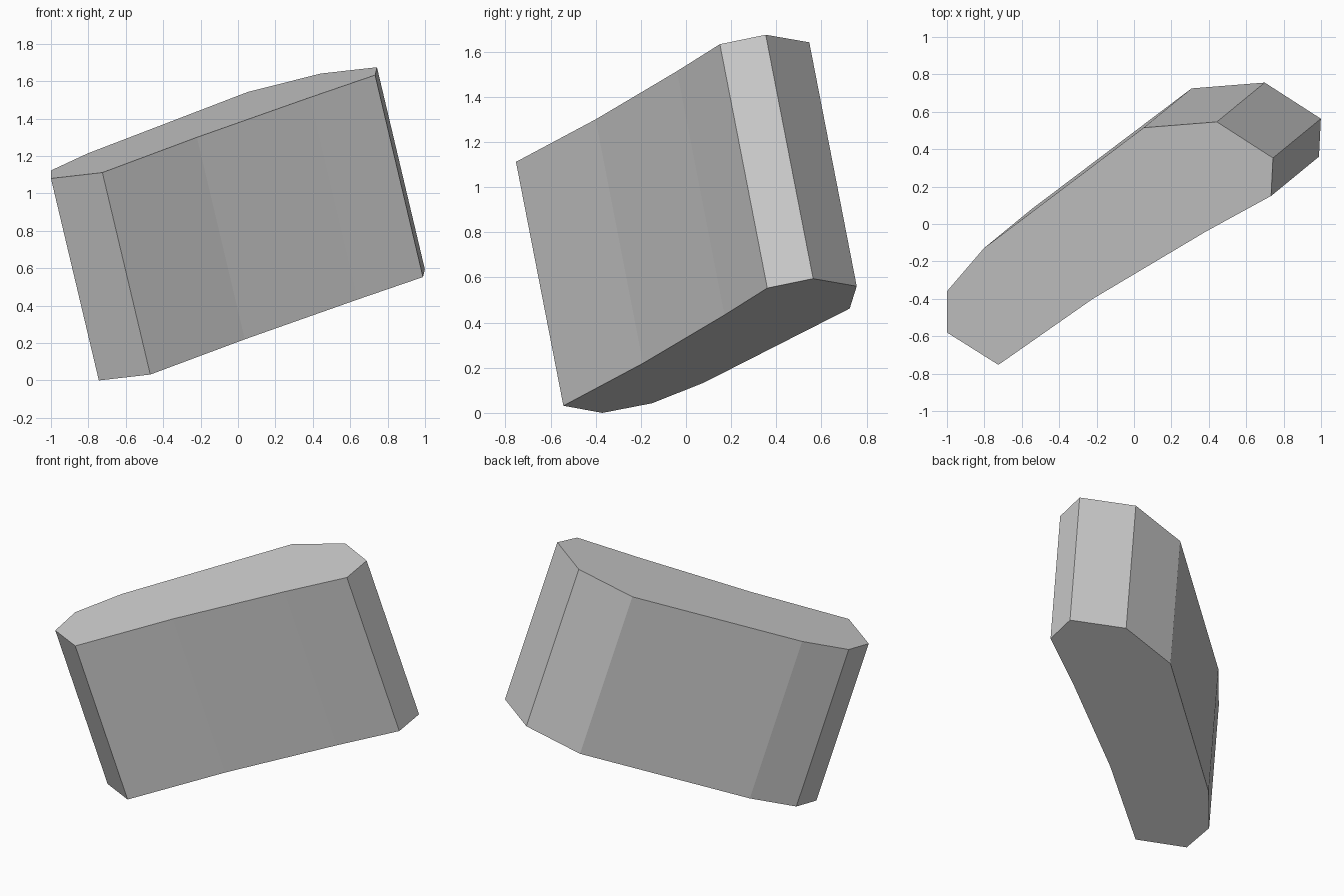
import bpy, bmesh
from mathutils import Vector

if "Cube" in bpy.data.objects:
    bpy.data.objects.remove(bpy.data.objects["Cube"])

# Outline of the tilted top face, seen from above
outline = [(-1.0, -0.36), (-1.0, -0.58), (-0.725, -0.753), (-0.22, -0.40),
           (0.385, -0.04), (0.733, 0.15), (0.743, 0.353), (0.443, 0.546),
           (0.052, 0.515), (-0.803, -0.13)]
sweep = Vector((0.256, 0.21, -1.08))    # perpendicular to the top face


def top_z(x, y):
    return 1.431 - (sweep.x * x + sweep.y * y) / sweep.z


# Slab: top face extruded along its own normal
bm = bmesh.new()
top = bm.faces.new([bm.verts.new((x, y, top_z(x, y))) for x, y in outline])
ext = bmesh.ops.extrude_face_region(bm, geom=[top], use_keep_orig=True)
verts = [g for g in ext["geom"] if isinstance(g, bmesh.types.BMVert)]
bmesh.ops.translate(bm, verts=verts, vec=sweep)
bmesh.ops.recalc_face_normals(bm, faces=bm.faces[:])

# Rest the lowest corner on the floor
low = min(v.co.z for v in bm.verts)
bmesh.ops.translate(bm, verts=bm.verts[:], vec=(0, 0, -low))

mesh = bpy.data.meshes.new("tilted_slab")
bm.to_mesh(mesh)
bm.free()
slab = bpy.data.objects.new("tilted_slab", mesh)
bpy.context.collection.objects.link(slab)
